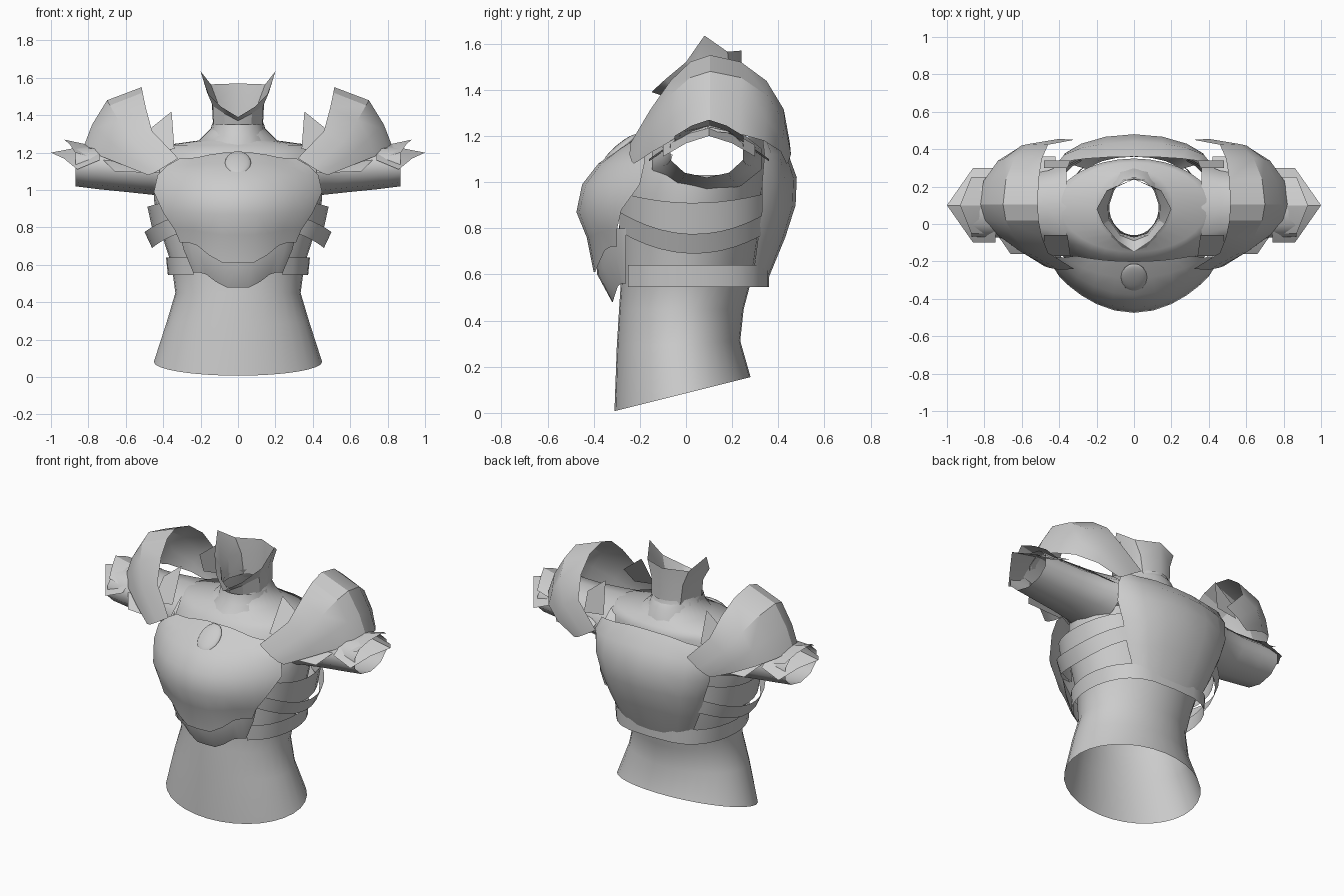
import bpy, bmesh
from math import sin, cos, pi, radians
from mathutils import Vector

cube = bpy.data.objects.get("Cube")
if cube:
    bpy.data.objects.remove(cube)

grey = bpy.data.materials.new("plain_grey")
grey.use_nodes = True
tone = (0.6, 0.6, 0.6, 1)
grey.diffuse_color = tone
grey.node_tree.nodes["Principled BSDF"].inputs["Base Color"].default_value = tone


def loft(name, rows, closed=False, mirror=True, ref=(0, 0.05, 0.9), sharp=35, drop=None):
    """Skin rows of points, face outward from ref, optionally mirror across x."""
    bm = bmesh.new()
    grid = [[bm.verts.new(p) for p in row] for row in rows]
    count = len(rows[0])
    for low, high in zip(grid, grid[1:]):
        for i in range(count if closed else count - 1):
            j = (i + 1) % count
            bm.faces.new((low[i], low[j], high[j], high[i]))
    bm.normal_update()
    facing = sum(f.normal.dot(f.calc_center_median() - Vector(ref)) * f.calc_area() for f in bm.faces)
    if facing < 0:
        bmesh.ops.reverse_faces(bm, faces=bm.faces[:])
    if drop:
        doomed = [f for f in bm.faces if drop(f.calc_center_median())]
        bmesh.ops.delete(bm, geom=doomed, context="FACES")
    mesh = bpy.data.meshes.new(name)
    bm.to_mesh(mesh)
    bm.free()
    mesh.materials.append(grey)
    obj = bpy.data.objects.new(name, mesh)
    bpy.context.collection.objects.link(obj)
    if mirror:
        mod = obj.modifiers.new("mirror", "MIRROR")
        mod.use_clip = True
    bpy.ops.object.select_all(action="DESELECT")
    obj.select_set(True)
    bpy.context.view_layer.objects.active = obj
    bpy.ops.object.shade_smooth_by_angle(angle=radians(sharp))
    return obj


def spread(n, start=0.0, end=1.0):
    return [start + (end - start) * i / n for i in range(n + 1)]


def ring(z, half, front, back, tilt=0.0, n=32):
    """Oval horizontal ring, tilted along y."""
    pts = []
    for i in range(n):
        a = 2 * pi * i / n
        y = (front + back) / 2 + (back - front) / 2 * sin(a)
        pts.append((half * cos(a), y, z + tilt * y))
    return pts


# Body: open at the hem, neck and arm holes
body = [(0.085, 0.45, -0.31, 0.28, 0.25), (0.3, 0.38, -0.3, 0.235, 0.05),
        (0.45, 0.335, -0.29, 0.25), (0.6, 0.355, -0.28, 0.29), (0.8, 0.42, -0.29, 0.32),
        (0.95, 0.45, -0.28, 0.33), (1.03, 0.45, -0.27, 0.34), (1.12, 0.44, -0.24, 0.35),
        (1.2, 0.43, -0.19, 0.35), (1.24, 0.39, -0.15, 0.33), (1.265, 0.21, -0.1, 0.29),
        (1.33, 0.145, -0.06, 0.25), (1.37, 0.132, -0.06, 0.24)]
loft("body", [ring(*r) for r in body], closed=True, mirror=False, sharp=50,
     drop=lambda c: abs(c.x) > 0.3 and 1.0 < c.z < 1.22 and -0.07 < c.y < 0.25)

# Neck guard lying on the collarbone
loft("gorget", [ring(1.22, 0.2, -0.19, 0.3, 0.12, 16), ring(1.3, 0.15, -0.1, 0.27, 0.1, 16),
                ring(1.35, 0.14, -0.08, 0.25, 0, 16)], closed=True, mirror=False)

# High collar: straight below, flared above, open V in front, pointed side tips
loft("collar", [
    [(0, -0.07, 1.34), (0.07, -0.05, 1.34), (0.13, 0.03, 1.34), (0.133, 0.1, 1.34), (0.1, 0.2, 1.34), (0, 0.24, 1.34)],
    [(0, -0.09, 1.37), (0.075, -0.06, 1.41), (0.135, 0.02, 1.45), (0.14, 0.1, 1.47), (0.11, 0.19, 1.47), (0, 0.24, 1.48)],
    [(0, -0.15, 1.39), (0.09, -0.09, 1.445), (0.165, 0, 1.52), (0.2, 0.08, 1.635), (0.145, 0.18, 1.565), (0, 0.24, 1.57)],
], ref=(0, 0.08, 1.4), sharp=20)


def shell(name, levels, n=6, sharp=35, bulge=1.0):
    """Bulging plate; each level: centre z, side z, centre y, side y, half width."""
    rows = []
    for zc, zs, yc, ys, half in levels:
        row = []
        for u in spread(n):
            k = min(max((u - 0.2) / 0.35, 0), 1)
            a = u * pi / 2
            row.append((half * sin(a), ys + (yc - ys) * max(cos(a), 0) ** bulge, zc + (zs - zc) * k))
        rows.append(row)
    return loft(name, rows, sharp=sharp)


shell("chest_plate", [
    (1.2, 1.17, -0.2, -0.17, 0.31), (1.145, 1.13, -0.29, -0.18, 0.38), (1.08, 1.08, -0.38, -0.18, 0.43),
    (0.99, 0.99, -0.45, -0.2, 0.45), (0.87, 0.88, -0.475, -0.28, 0.4),
    (0.76, 0.79, -0.43, -0.3, 0.34), (0.61, 0.72, -0.4, -0.3, 0.31)], sharp=45, bulge=1.9)
shell("belly_plate", [
    (0.72, 0.8, -0.39, -0.26, 0.32), (0.6, 0.68, -0.385, -0.26, 0.29), (0.48, 0.56, -0.32, -0.26, 0.24)],
    bulge=1.5)
shell("back_plate", [
    (1.22, 1.2, 0.36, 0.33, 0.36), (1.13, 1.12, 0.44, 0.34, 0.4), (1.02, 1.0, 0.48, 0.33, 0.4),
    (0.9, 0.88, 0.475, 0.33, 0.36), (0.76, 0.74, 0.43, 0.31, 0.31), (0.59, 0.59, 0.36, 0.29, 0.24)],
    n=4, bulge=1.2)


def side_band(name, top, bottom, wide_top, wide_bottom, rise, start, end, reach=0.34):
    """Strap wrapping the boxy flank, climbing toward front and back."""
    rows = []
    for z, wide in ((bottom, wide_bottom), (top, wide_top)):
        row = []
        for d in spread(12, start, end):
            a = radians(d)
            row.append((wide * max(cos(a), 0) ** 0.6, 0.035 + reach * sin(a), z + rise * sin(a) ** 2))
        rows.append(row)
    loft(name, rows)


side_band("rib_panel", 0.91, 0.75, 0.485, 0.45, 0.05, -72, 64)
side_band("rib_strap", 0.775, 0.69, 0.5, 0.46, 0.11, -70, 64, 0.345)
side_band("waist_belt", 0.64, 0.545, 0.385, 0.375, 0, -62, 90, 0.325)

# Flat medallion lying on the sloping upper chest
bpy.ops.mesh.primitive_uv_sphere_add(segments=16, ring_count=8, radius=0.07,
                                     location=(0, -0.285, 1.145), rotation=(radians(-50), 0, 0))
medallion = bpy.context.object
medallion.name = "medallion"
medallion.scale = (1, 0.3, 1.35)
medallion.data.materials.append(grey)
bpy.ops.object.shade_smooth_by_angle(angle=radians(40))

# Short sleeves flaring into the shoulders, open at the cuff
sleeve = []
for x, z, deep, tall in ((0.36, 1.1, 0.25, 0.145), (0.46, 1.11, 0.205, 0.135), (0.6, 1.115, 0.18, 0.125),
                         (0.75, 1.125, 0.17, 0.12), (0.87, 1.13, 0.165, 0.11)):
    sleeve.append([(x, 0.09 + deep * sin(2 * pi * i / 10), z + tall * cos(2 * pi * i / 10)) for i in range(10)])
loft("sleeve", sleeve, closed=True, ref=(0.6, 0.09, 1.12), sharp=50)


def arch(xa, za, x_end, z_end, half, power, n=8):
    """Front-to-back arch over the shoulder, leaner at the front."""
    row = []
    for t in spread(n, -1, 1):
        c = max(cos(t * pi / 2), 0)
        lean = t if t < 0 else sin(t * pi / 2)
        row.append((x_end + (xa - x_end) * c ** power, 0.105 + half * lean, z_end + (za - z_end) * c))
    return row


# Pauldrons with a raised inner rim
loft("pauldron", [arch(0.515, 1.55, 0.32, 1.17, 0.345, 0.35), arch(0.7, 1.48, 0.4, 1.12, 0.35, 0.65),
                  arch(0.78, 1.35, 0.45, 1.09, 0.34, 0.8), arch(0.83, 1.22, 0.48, 1.08, 0.33, 1)],
     ref=(0.45, 0.1, 1.1), sharp=25)

# Upright spiked plates inside each pauldron, front and back
for name, foot, tip in (("front_spike", -0.17, -0.06), ("back_spike", 0.34, 0.3)):
    loft(name, [[(0.34, foot, 1.22), (0.355, tip, 1.42)], [(0.48, foot, 1.2), (0.48, tip, 1.32)]])


def cowl(name, x_in, x_tip, z_in, z_tip, drop, half, sweep):
    """Pointed plate draped over the arm."""
    inner, outer = [], []
    for t in spread(4, -1, 1):
        k = abs(t)
        y = 0.1 + half * t
        inner.append((x_in, y, z_in - drop * k ** 1.5))
        outer.append((x_tip - sweep * k, y, z_tip - drop * k ** 1.5))
    loft(name, [inner, outer], ref=(0.7, 0.1, 1), sharp=25)


cowl("arm_plate_lower", 0.42, 0.84, 1.23, 1.24, 0.14, 0.26, 0.18)
cowl("arm_plate_middle", 0.74, 1.0, 1.25, 1.2, 0.09, 0.2, 0.14)
cowl("arm_plate_upper", 0.7, 0.93, 1.22, 1.27, 0.07, 0.15, 0.06)
